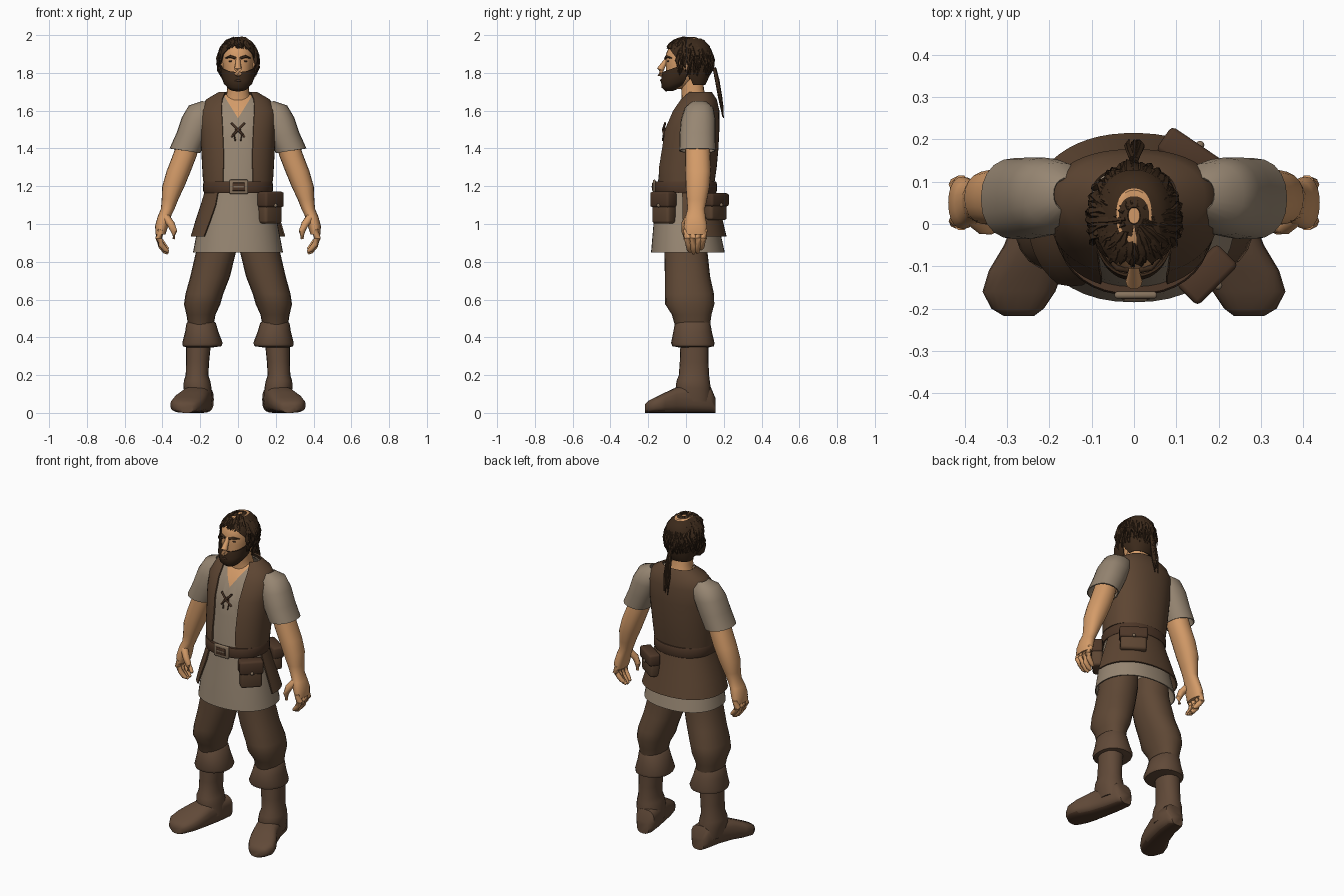
import bpy, bmesh, random
from math import sin, cos, asin, radians, pi, copysign
from mathutils import Vector, Matrix

random.seed(4)
cube = bpy.data.objects.get("Cube")
if cube:
    bpy.data.objects.remove(cube, do_unlink=True)


def material(name, *rgb):
    mat = bpy.data.materials.new(name)
    mat.use_nodes = True
    mat.diffuse_color = (*rgb, 1)
    mat.node_tree.nodes["Principled BSDF"].inputs["Base Color"].default_value = (*rgb, 1)
    return mat


skin = material("skin", .66, .33, .14)
linen = material("linen", .31, .24, .17)
leather = material("vest leather", .11, .06, .032)
cloth = material("trouser cloth", .115, .065, .036)
boot_leather = material("boot leather", .12, .068, .04)
dark = material("dark leather", .075, .038, .021)
hair = material("hair", .045, .023, .011)
metal = material("dull metal", .24, .17, .11)


def finish(name, bm, mats, rule=None):
    """Turn a bmesh into a smooth object with sharp creases."""
    bmesh.ops.recalc_face_normals(bm, faces=bm.faces)
    if rule:
        for face in bm.faces:
            face.material_index = rule(face.calc_center_median(), face.normal)
    mesh = bpy.data.meshes.new(name)
    bm.to_mesh(mesh)
    bm.free()
    for mat in mats:
        mesh.materials.append(mat)
    mesh.shade_smooth()
    mesh.set_sharp_from_angle(angle=radians(48))
    obj = bpy.data.objects.new(name, mesh)
    bpy.context.scene.collection.objects.link(obj)
    return obj


def build(name, rings, *mats, closed=True, thick=0, rule=None, cut=None):
    """Skin a row of point rings; closed solids are capped, shells thickened."""
    bm = bmesh.new()
    rows = [[bm.verts.new(p) for p in ring] for ring in rings]
    for low, high in zip(rows, rows[1:]):
        for i in range(len(low) - (not closed)):
            j = (i + 1) % len(low)
            bm.faces.new((low[i], low[j], high[j], high[i]))
    if thick:
        bmesh.ops.recalc_face_normals(bm, faces=bm.faces)
        bmesh.ops.solidify(bm, geom=bm.faces[:], thickness=thick)
    else:
        bm.faces.new(rows[0])
        bm.faces.new(rows[-1])
    if cut:
        cut(bm)
    return finish(name, bm, mats, rule)


def oval(cx, cy, z, rx, ry, n=20, arc=None, p=.9, tilt=(0, 0)):
    """Squarish oval; angle 0 is the front, growing towards +x."""
    start, end = arc or (0, 360)
    points = []
    for i in range(n):
        a = radians(start + (end - start) * i / (n - 1 if arc else n))
        dx = rx * copysign(abs(sin(a)) ** p, sin(a))
        dy = -ry * copysign(abs(cos(a)) ** p, cos(a))
        points.append(Vector((cx + dx, cy + dy, z + tilt[0] * dx + tilt[1] * dy)))
    return points


def tube(name, path, radii, mat, n=8):
    path = [Vector(p) for p in path]
    rings = []
    for i, (p, r) in enumerate(zip(path, radii)):
        way = path[min(i + 1, len(path) - 1)] - path[max(i - 1, 0)]
        turn = way.to_track_quat('Z', 'Y')
        rings.append([p + turn @ Vector((r * cos(k * 2 * pi / n), r * sin(k * 2 * pi / n), 0)) for k in range(n)])
    return build(name, rings, mat)


def box(name, place, size, mat, turn=0, bevel=.006):
    bm = bmesh.new()
    bmesh.ops.create_cube(bm, size=1)
    bmesh.ops.scale(bm, vec=size, verts=bm.verts)
    bmesh.ops.bevel(bm, geom=bm.edges[:], offset=bevel, segments=2, profile=.5, affect='EDGES')
    bmesh.ops.transform(bm, matrix=Matrix.Translation(place) @ Matrix.Rotation(radians(turn), 4, 'Z'), verts=bm.verts)
    return finish(name, bm, [mat])


def ball(name, place, size, mat):
    bm = bmesh.new()
    bmesh.ops.create_uvsphere(bm, u_segments=12, v_segments=8, radius=1)
    bmesh.ops.transform(bm, matrix=Matrix.Translation(place) @ Matrix.Diagonal((*size, 1)), verts=bm.verts)
    return finish(name, bm, [mat])


# Shirt with a V of bare chest
def cut_neck(bm):
    for side in (-1, 1):
        bmesh.ops.bisect_plane(bm, geom=bm.verts[:] + bm.edges[:] + bm.faces[:],
                               plane_co=(0, 0, 1.56), plane_no=(side * 1.6, 0, -1))


shirt = [(.01, .85, .238, .195), (0, 1, .21, .172), (-.005, 1.1, .186, .155), (-.005, 1.19, .165, .147),
         (.005, 1.3, .175, .145), (.018, 1.4, .182, .142), (.028, 1.5, .187, .138), (.05, 1.6, .19, .115),
         (.065, 1.655, .15, .088), (.065, 1.685, .08, .06)]
build("shirt", [oval(0, *ring, n=40) for ring in shirt], linen, skin, thick=.006, cut=cut_neck,
      rule=lambda c, n: int(c.y < .04 and c.z > 1.56 + 1.6 * abs(c.x)))

# Open vest: last value of each row is the half width of the front opening
vest = [(0, 1.225, .185, .152, .08), (.005, 1.3, .19, .158, .078), (.018, 1.4, .195, .154, .078),
        (.028, 1.5, .201, .149, .082), (.05, 1.6, .205, .127, .087), (.063, 1.66, .168, .1, .085),
        (.07, 1.7, .1, .066, .068)]
rings = []
for cy, z, rx, ry, gap in vest:
    a = asin((gap / rx) ** (1 / .9)) * 180 / pi
    rings.append(oval(0, cy, z, rx, ry, n=44, arc=(a, 360 - a)))
build("vest", rings, leather, closed=False, thick=.008)

# Vest skirt, wrapping the back and reaching further round on the right
skirt = [(-.003, 1.18, .174, .156, 325), (0, 1.1, .198, .173, 325), (.004, 1.02, .225, .19, 321), (.01, .935, .25, .205, 316)]
build("vest_skirt", [oval(0, *ring[:4], n=36, arc=(85, ring[4])) for ring in skirt], leather, closed=False, thick=.008)

# Belt and buckle
build("belt", [oval(0, -.003, z, r, r - .018, n=36) for z, r in ((1.165, .18), (1.175, .184), (1.215, .184), (1.225, .18))], dark)
box("buckle", (.004, -.168, 1.197), (.1, .016, .075), metal)
box("buckle_window", (.004, -.173, 1.197), (.066, .012, .043), dark, bevel=.002)
box("buckle_prong", (.004, -.178, 1.197), (.055, .008, .01), metal, bevel=.002)


# Belt pouches
def pouch(name, x, y, z, turn, w, d, h):
    front = Vector((sin(radians(turn)), -cos(radians(turn)), 0))
    spot = Vector((x, y, z))
    box(name, spot, (w, d, h), leather, turn, .015)
    box(name + "_flap", spot + Vector((0, 0, h * .27)) + front * .004, (w + .012, d + .008, h * .5), dark, turn, .012)
    ball(name + "_stud", spot + front * (d / 2 + .008) + Vector((0, 0, h * .08)), (.01, .01, .01), metal)


pouch("front_pouch", .17, -.117, 1.085, 45, .125, .065, .165)
pouch("back_pouch", .135, .155, 1.09, 146, .15, .06, .14)

# Lacing on the chest
for side in (-1, 1):
    tube("chest_lace", [(-side * .035, -.113, 1.462), (0, -.122, 1.498), (side * .035, -.11, 1.535)], [.006] * 3, dark)
    tube("lace_end", [(side * .008, -.11, 1.51), (side * .02, -.12, 1.47), (side * .014, -.124, 1.44)], [.004] * 3, dark)

# Limb profiles: centre x, centre y, height, half width, half depth
trousers = [(.11, 0, .95, .1, .113), (.117, 0, .85, .106, .114), (.148, .008, .72, .105, .12), (.178, .018, .63, .1, .13),
            (.19, .02, .575, .096, .13), (.196, .03, .52, .077, .105), (.197, .035, .45, .065, .09)]
cuff = [(.197, .035, .49, .062, .085), (.195, .035, .475, .078, .094), (.192, .035, .43, .088, .102),
        (.188, .036, .37, .107, .115), (.19, .038, .353, .102, .11), (.205, .042, .345, .06, .07)]
boot = [(.208, .045, .38, .066, .074), (.214, .043, .27, .061, .076), (.217, .042, .2, .06, .08),
        (.217, .038, .17, .07, .088), (.214, .038, .13, .074, .093), (.205, .045, .06, .07, .09)]
foot = [(.19, .155, .04, .04), (.19, .13, .062, .07), (.205, .04, .069, .076), (.23, -.05, .077, .068),
        (.255, -.11, .088, .054), (.272, -.16, .086, .042), (.275, -.2, .062, .032), (.272, -.218, .035, .023)]
sleeve = [(.155, .07, 1.645, .035, .04), (.18, .07, 1.615, .08, .075), (.212, .065, 1.55, .086, .092),
          (.243, .061, 1.47, .082, .096), (.281, .06, 1.388, .081, .096)]
arm = [(.25, .06, 1.47, .058, .065), (.283, .062, 1.36, .064, .067), (.314, .064, 1.28, .064, .068), (.342, .062, 1.2, .059, .064),
       (.36, .058, 1.13, .044, .054), (.372, .054, 1.08, .036, .046), (.39, .05, 1.04, .035, .053),
       (.404, .05, .99, .035, .062), (.41, .05, .945, .026, .06)]


def limb(name, rows, side, mat, **options):
    return build(name, [oval(side * x, *rest, tilt=(side * options.get("slant", 0), 0)) for x, *rest in rows], mat,
                 thick=options.get("thick", 0))


for side, label in ((1, "left_"), (-1, "right_")):
    limb(label + "trouser_leg", trousers, side, cloth)
    limb(label + "boot_cuff", cuff, side, boot_leather)
    limb(label + "boot_shaft", boot, side, boot_leather)
    shoe = [[Vector((v.x, v.z, v.y)) for v in oval(side * x, h, y, w, h, p=.7)] for x, y, w, h in foot]
    build(label + "shoe", shoe, boot_leather, dark, rule=lambda c, n: int(c.z < .012))
    limb(label + "sleeve", sleeve, side, linen, slant=.16, thick=.006)
    limb(label + "arm", arm, side, skin)
    # Curled fingers and thumb
    for k, drop in enumerate((.01, 0, .004, .022)):
        y = .002 + .032 * k
        tube(label + "finger", [(side * x, y + .1 * (.05 - y) * i, z + drop * (i > 1)) for i, (x, z) in
             enumerate(((.408, .97), (.42, .925), (.408, .885), (.385, .855), (.37, .845)))],
             [.018, .018, .016, .014, .008], skin)
    tube(label + "thumb", [(side * .385, .02, 1.04), (side * .355, -.005, 1.0), (side * .338, -.008, .96), (side * .34, -.005, .92)],
         [.022, .021, .017, .009], skin)

# Head, neck and face
build("neck", [oval(0, *r) for r in ((.055, 1.6, .1, .075), (.045, 1.66, .066, .068), (.035, 1.71, .058, .06), (.025, 1.79, .06, .065))], skin)
head = [(-.05, 1.715, .03, .04), (-.04, 1.735, .055, .064), (-.015, 1.78, .073, .09), (-.002, 1.84, .081, .104),
        (.004, 1.9, .085, .11), (.012, 1.95, .073, .096), (.02, 1.983, .04, .06)]
build("head", [oval(0, *r, n=28) for r in head], skin)
beard = [(-.04, 1.722, .016, .03), (-.035, 1.735, .052, .07), (-.023, 1.762, .074, .1), (-.018, 1.8, .084, .109), (-.012, 1.845, .088, .107)]
build("beard", [oval(0, *r, n=24, arc=(-100, 100), tilt=(0, .38)) for r in beard], hair, closed=False, thick=.006)
tube("nose", [(0, -.096, 1.88), (0, -.116, 1.85), (0, -.136, 1.818), (0, -.136, 1.795), (0, -.118, 1.787)],
     [.011, .014, .02, .02, .009], skin, n=10)
tube("mouth", [(-.025, -.126, 1.757), (0, -.132, 1.76), (.025, -.126, 1.757)], [.003, .006, .003], dark)
for side in (-1, 1):
    tube("eyebrow", [(side * .014, -.109, 1.878), (side * .04, -.104, 1.887), (side * .066, -.077, 1.878)], [.007, .007, .003], hair)
    ball("eye", (side * .036, -.094, 1.862), (.014, .006, .005), dark)
    ball("ear", (side * .085, .0, 1.84), (.014, .02, .032), skin)

# Hair cap: last value is the half angle left open for the face
cap = [(.05, 1.735, .07, .052, 80), (.028, 1.78, .09, .095, 85), (.015, 1.84, .098, .114, 78), (.01, 1.9, .099, .121, 52),
       (.012, 1.94, .089, .116, 25), (.015, 1.975, .06, .08, 8), (.02, 1.99, .015, .02, 1)]
build("hair_cap", [oval(0, *r[:4], n=36, arc=(r[4], 360 - r[4])) for r in cap], hair, closed=False, thick=.006)

# Shaggy locks falling from the crown
for k in range(90):
    turn = radians(k * 4 + random.uniform(-4, 4))
    fringe = cos(turn) > .45
    top, low = random.uniform(45, 80), random.uniform(30, 42) if fringe else random.uniform(-52, -15)
    flare = random.uniform(1, 1.17)
    path = []
    for i in range(5):
        up = radians(top + (low - top) * i / 4)
        swell = 1 + (flare - 1) * (i / 4) ** 2
        sway = turn + random.uniform(-.07, .07)
        path.append((.103 * swell * cos(up) * sin(sway), .012 - .124 * swell * cos(up) * cos(sway), 1.86 + .13 * sin(up)))
    tube("hair_lock", path, [.005, .011, .011, .009, .002], hair, n=5)

# Thin ponytail
for k in range(9):
    x, y = random.uniform(-.022, .022), random.uniform(-.008, .008)
    tube("ponytail_strand", [(0, .115, 1.8), (x * .3, .15 + y, 1.825), (x * .6, .165 + y, 1.76), (x, .18 + y, 1.67),
         (x * .7, .196 + y / 2, 1.56 + random.uniform(0, .05))], [.006, .007, .008, .007, .002], hair, n=5)
